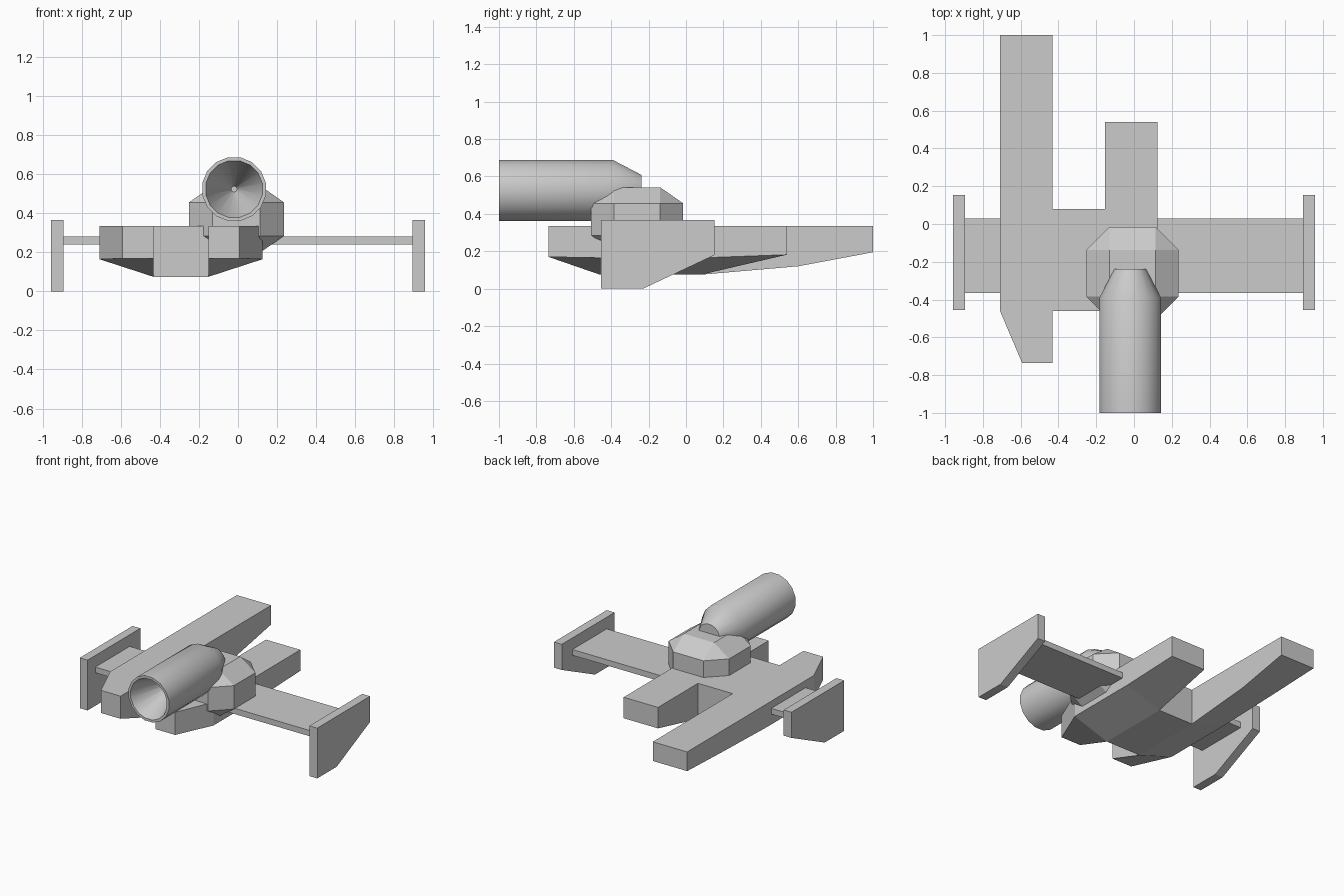
import bpy, bmesh, math
from mathutils import Vector

if "Cube" in bpy.data.objects:
    bpy.data.objects.remove(bpy.data.objects["Cube"])


def finish(bm, name):
    bmesh.ops.remove_doubles(bm, verts=bm.verts, dist=1e-4)
    bmesh.ops.recalc_face_normals(bm, faces=bm.faces)
    me = bpy.data.meshes.new(name)
    bm.to_mesh(me)
    bm.free()
    ob = bpy.data.objects.new(name, me)
    bpy.context.collection.objects.link(ob)
    return ob


def box(name, lo, hi, bevel=0):
    lo, hi = Vector(lo), Vector(hi)
    bm = bmesh.new()
    bmesh.ops.create_cube(bm, size=1)
    if bevel:
        bmesh.ops.bevel(bm, geom=bm.edges[:], offset=bevel, segments=1,
                        affect='EDGES', offset_type='OFFSET')
    bmesh.ops.scale(bm, vec=hi - lo, verts=bm.verts)
    bmesh.ops.translate(bm, vec=(lo + hi) / 2, verts=bm.verts)
    return finish(bm, name)


def face(bm, pts):
    bm.faces.new([bm.verts.new(p) for p in pts])


# Hull: two lofted prongs mirrored about the hull centre, unequal in length
CX, IN, TOP = -0.2925, 0.14, 0.335


def prong(bm, side, sections):
    # section: y, outer offset, outer bottom z, inner bottom z
    rings = [[(CX + side * xo, y, TOP), (CX + side * IN, y, TOP),
              (CX + side * IN, y, zi), (CX + side * xo, y, zo)]
             for y, xo, zo, zi in sections]
    for k, (a, b) in enumerate(zip(rings, rings[1:])):
        for i in range(4):
            if k == 1 and i == 1:      # open where the prong joins the centre
                continue
            j = (i + 1) % 4
            face(bm, (a[i], a[j], b[j], b[i]))
    face(bm, rings[0])
    face(bm, rings[-1])


bm = bmesh.new()
front = [(-0.735, 0.30, 0.17, 0.17), (-0.46, 0.417, 0.165, 0.075),
         (0.08, 0.417, 0.165, 0.075)]
prong(bm, -1, front + [(0.60, 0.417, 0.18, 0.12), (1.0, 0.417, 0.195, 0.195)])
prong(bm, 1, front + [(0.54, 0.417, 0.182, 0.182)])
loop = [(-0.46, TOP), (0.08, TOP), (0.08, 0.075), (-0.46, 0.075)]
for (y0, z0), (y1, z1) in zip(loop, loop[1:] + loop[:1]):
    face(bm, [(CX - IN, y0, z0), (CX + IN, y0, z0),
              (CX + IN, y1, z1), (CX - IN, y1, z1)])
finish(bm, "hull")

# Flat wing plate through the hull
box("wing", (-0.90, -0.365, 0.24), (0.90, 0.03, 0.282))

# Wingtip fins
profile = [(-0.455, 0), (-0.23, 0), (0.153, 0.18), (0.153, 0.367), (-0.455, 0.367)]
for side, label in ((-1, "left"), (1, "right")):
    bm = bmesh.new()
    f = bm.faces.new([bm.verts.new((side * 0.895, y, z)) for y, z in profile])
    ext = bmesh.ops.extrude_face_region(bm, geom=[f], use_keep_orig=True)["geom"]
    bmesh.ops.translate(bm, vec=(side * 0.063, 0, 0),
                        verts=[v for v in ext if isinstance(v, bmesh.types.BMVert)])
    finish(bm, label + "_fin")

# Chamfered turret block
box("turret", (-0.252, -0.507, 0.20), (0.236, -0.015, 0.542), bevel=0.25 * math.sqrt(1))

# Engine tube: tapered back, conical hollow at the mouth
bm = bmesh.new()
N = 16
lathe = [(0.085, -0.238), (0.166, -0.39), (0.166, -1.0), (0.148, -1.0), (0.015, -0.65)]
rings = [[bm.verts.new((-0.02 + r * math.cos(2 * math.pi * (i + 0.5) / N), y,
                        0.525 + r * math.sin(2 * math.pi * (i + 0.5) / N)))
          for i in range(N)] for r, y in lathe]
for a, b in zip(rings, rings[1:]):
    for i in range(N):
        j = (i + 1) % N
        bm.faces.new((a[i], a[j], b[j], b[i]))
bm.faces.new(rings[0])
bm.faces.new(rings[-1])
tube = finish(bm, "engine_tube")
bpy.context.view_layer.objects.active = tube
tube.select_set(True)
bpy.ops.object.shade_smooth_by_angle(angle=math.radians(30))
